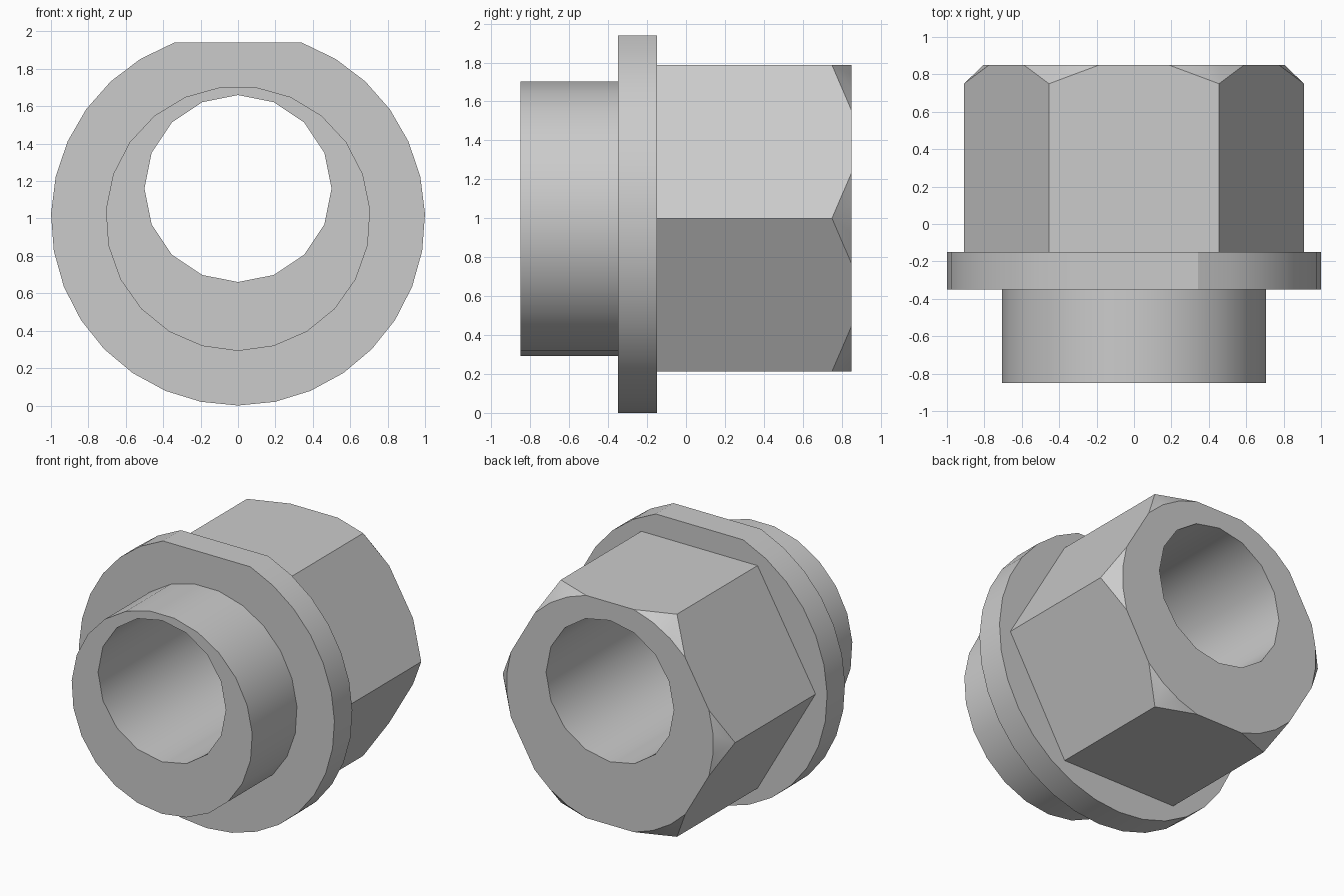
import bpy, bmesh, math

cube = bpy.data.objects.get("Cube")
if cube:
    bpy.data.objects.remove(cube, do_unlink=True)

AXIS_Z = 1.0     # height of the outer axis
BORE_Z = 1.16    # the bore is eccentric

# One plain metal colour
metal = bpy.data.materials.new("grey metal")
metal.use_nodes = True
GREY = (0.6, 0.6, 0.6, 1.0)
metal.diffuse_color = GREY
metal.node_tree.nodes["Principled BSDF"].inputs["Base Color"].default_value = GREY


def polar(radius, degrees, y, z=AXIS_Z):
    a = math.radians(degrees)
    return (radius * math.cos(a), y, z + radius * math.sin(a))


def make_object(name, bm):
    bmesh.ops.recalc_face_normals(bm, faces=bm.faces)
    mesh = bpy.data.meshes.new(name)
    bm.to_mesh(mesh)
    bm.free()
    mesh.materials.append(metal)
    obj = bpy.data.objects.new(name, mesh)
    bpy.context.collection.objects.link(obj)
    return obj


def prism(name, radius, angles, y0, y1, z=AXIS_Z):
    """Solid along y whose section has a corner at each angle."""
    bm = bmesh.new()
    front = [bm.verts.new(polar(radius, a, y0, z)) for a in angles]
    back = [bm.verts.new(polar(radius, a, y1, z)) for a in angles]
    bm.faces.new(front)
    bm.faces.new(back)
    for i in range(len(angles)):
        j = (i + 1) % len(angles)
        bm.faces.new((front[i], front[j], back[j], back[i]))
    return make_object(name, bm)


def hex_prism(name, radius, y0, y_corner, y1, steps=3):
    """Hexagon along y with conically chamfered corners at the far end."""
    end_radius = radius - (y1 - y_corner)
    half = 30 - math.degrees(math.acos(radius * math.cos(math.pi / 6) / end_radius))
    bm = bmesh.new()
    base, corner, arcs = [], [], []
    for i in range(6):
        a = 60 * i
        base.append(bm.verts.new(polar(radius, a, y0)))
        corner.append(bm.verts.new(polar(radius, a, y_corner)))
        arcs.append([bm.verts.new(polar(end_radius, a - half + 2 * half * k / steps, y1))
                     for k in range(steps + 1)])
    bm.faces.new(base)
    bm.faces.new([v for arc in arcs for v in arc])
    for i in range(6):
        j = (i + 1) % 6
        bm.faces.new((base[i], base[j], corner[j], arcs[j][0], arcs[i][-1], corner[i]))
        for k in range(steps):
            bm.faces.new((corner[i], arcs[i][k], arcs[i][k + 1]))
    return make_object(name, bm)


# Front collar: 23 sides with a corner at the bottom
collar = prism("collar", 0.708, [-90 + 360 * i / 23 for i in range(23)], -0.85, -0.35)

# Flange: round, with a flat cut across the top
flange = prism("flange", 1.0, [-250 + 320 * i / 28 for i in range(29)], -0.35, -0.15)

# Hexagonal head
head = hex_prism("hex_head", 0.909, -0.15, 0.75, 0.85)

# Eccentric through bore
cutter = prism("bore_cutter", 0.5, [22.5 * i for i in range(16)], -1.2, 1.2, BORE_Z)
cutter.hide_render = True
for part in (collar, flange, head):
    mod = part.modifiers.new("bore", 'BOOLEAN')
    mod.operation = 'DIFFERENCE'
    mod.solver = 'EXACT'
    mod.object = cutter
    bpy.ops.object.select_all(action='DESELECT')
    part.select_set(True)
    bpy.context.view_layer.objects.active = part
    bpy.ops.object.modifier_apply(modifier=mod.name)
    bpy.ops.object.shade_smooth_by_angle(angle=math.radians(24))
bpy.data.objects.remove(cutter, do_unlink=True)
